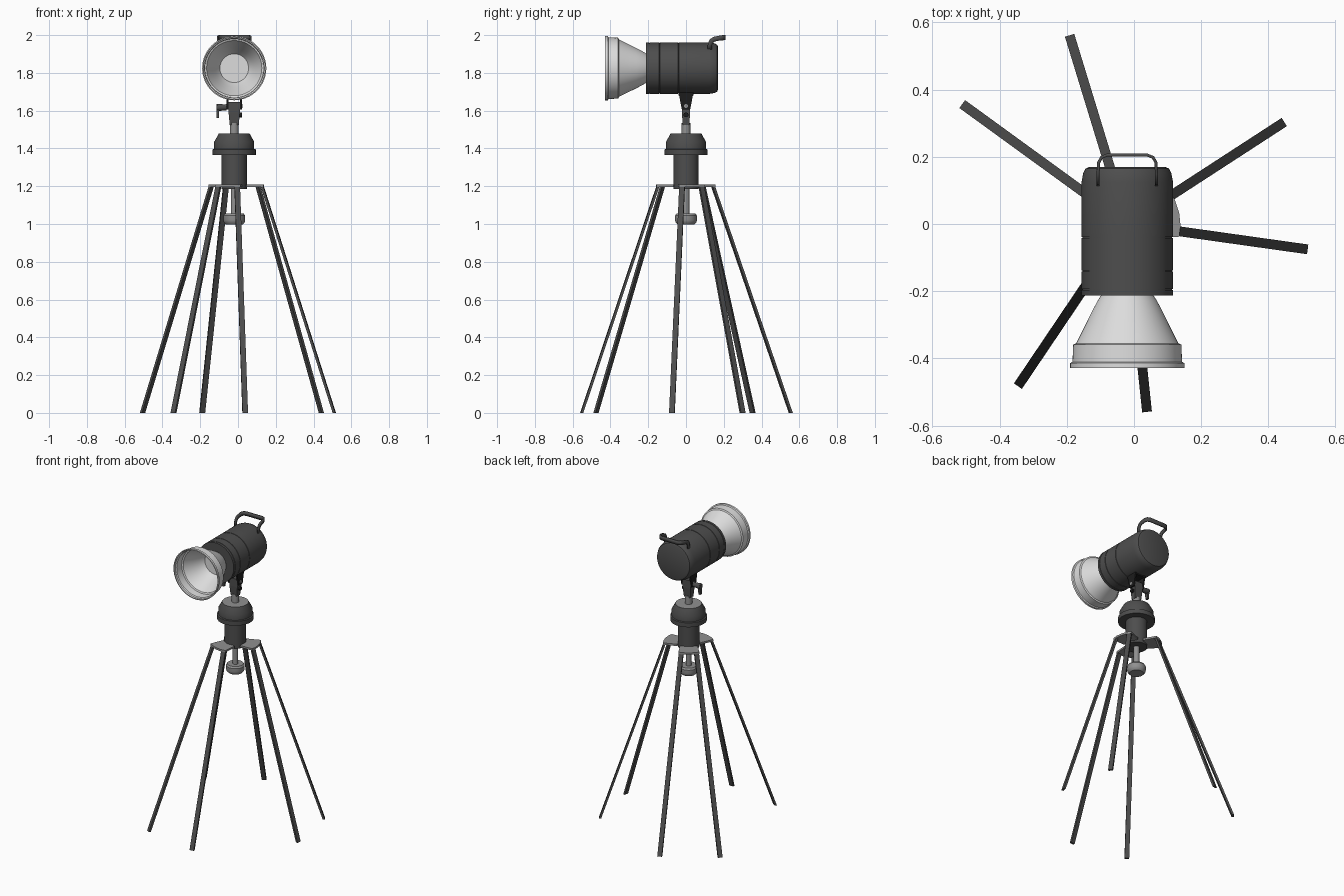
import bpy, bmesh, math
from mathutils import Vector

cube = bpy.data.objects.get("Cube")
if cube:
    bpy.data.objects.remove(cube, do_unlink=True)

CX = -0.02     # shared vertical axis of stand and lamp
LAMP_Z = 1.825


def material(name, value):
    m = bpy.data.materials.new(name)
    m.use_nodes = True
    color = (value, value, value, 1)
    m.diffuse_color = color
    m.node_tree.nodes["Principled BSDF"].inputs["Base Color"].default_value = color
    return m


DARK = material("dark grey", 0.075)
BLACK = material("black", 0.012)
METAL = material("mid grey metal", 0.28)
WHITE = material("pale reflector", 0.72)


def finish(name, bm, mats, smooth=False):
    bmesh.ops.recalc_face_normals(bm, faces=bm.faces)
    mesh = bpy.data.meshes.new(name)
    bm.to_mesh(mesh)
    bm.free()
    obj = bpy.data.objects.new(name, mesh)
    bpy.context.collection.objects.link(obj)
    for m in mats:
        mesh.materials.append(m)
    if smooth:
        bpy.ops.object.select_all(action='DESELECT')
        obj.select_set(True)
        bpy.context.view_layer.objects.active = obj
        bpy.ops.object.shade_smooth_by_angle(angle=math.radians(32))
    return obj


def lathe(name, profile, mats, axis='z', origin=(CX, 0, 0), sides=48, top_from=None):
    """Revolve (radius, height) points; faces wholly above top_from take the second material."""
    bm = bmesh.new()
    rings = []
    for r, h in profile:
        ring = []
        for i in range(1 if r == 0 else sides):
            a = 2 * math.pi * i / sides
            u, v = r * math.cos(a), r * math.sin(a)
            p = {'x': (h, u, v), 'y': (u, h, v), 'z': (u, v, h)}[axis]
            ring.append(bm.verts.new(Vector(p) + Vector(origin)))
        rings.append(ring)
    for a, b in zip(rings, rings[1:]):
        for i in range(sides):
            j = (i + 1) % sides
            quad = [a[i % len(a)], a[j % len(a)], b[j % len(b)], b[i % len(b)]]
            f = bm.faces.new(list(dict.fromkeys(quad)))
            if top_from and min(v.co.z for v in f.verts) > top_from:
                f.material_index = 1
    return finish(name, bm, mats, True)


def hull(name, points, mat):
    bm = bmesh.new()
    for p in points:
        bm.verts.new(p)
    bmesh.ops.convex_hull(bm, input=bm.verts)
    bmesh.ops.dissolve_limit(bm, angle_limit=0.01, verts=bm.verts, edges=bm.edges)
    return finish(name, bm, [mat])


def slab(name, outline, x0, x1, mat):
    """Extrude a convex (y, z) outline along x."""
    return hull(name, [(x, y, z) for x in (x0, x1) for y, z in outline], mat)


def polar(r, deg, z, side=0):
    a = math.radians(deg)
    return Vector((CX + r * math.cos(a) - side * math.sin(a),
                   r * math.sin(a) + side * math.cos(a), z))


# Stand legs in three pairs, each pair under one spreader plate
TOP = 1.205
for n, pair in enumerate([((107, .58), (144, .60)), ((33, .55), (-8, .535)),
                          ((-84, .555), (-124, .575))], 1):
    for side, (deg, foot) in zip(("a", "b"), pair):
        hull(f"leg_{n}{side}",
             [polar(r + d, deg, z, w) for r, z in ((.148, TOP), (foot, 0))
              for d in (-.007, .007) for w in (-.0145, .0145)], DARK)
    a, b = pair[0][0], pair[1][0]
    mid = (a + b) / 2
    rim = [(.158, a, .016), (.158, a, -.016), (.158, mid, 0),
           (.158, b, .016), (.158, b, -.016), (.055, mid, .055), (.055, mid, -.055)]
    hull(f"spreader_plate_{n}",
         [polar(r, d, z, s) for r, d, s in rim for z in (TOP - .008, TOP + .005)], METAL)

# Column, drum head, spigot and lower clamp knob
lathe("column", [(0, 1.185), (.067, 1.185), (.067, 1.37), (0, 1.37)], [DARK])
lathe("drum_head", [(0, 1.365), (.114, 1.365), (.114, 1.395), (.106, 1.398),
                    (.106, 1.435), (.082, 1.478), (0, 1.479)],
      [DARK, METAL], top_from=1.46)
lathe("spigot", [(0, 1.47), (.023, 1.47), (.023, 1.535), (0, 1.535)], [METAL], sides=24)
lathe("centre_rod", [(0, 1.04), (.018, 1.04), (.018, 1.19), (0, 1.19)], [METAL], sides=24)
lathe("clamp_knob", [(0, .997), (.044, .997), (.055, 1.008), (.058, 1.02),
                     (.058, 1.044), (.05, 1.055), (0, 1.055)], [METAL], sides=32)

# Swivel: tapered stem between two cheeks, with bolt and tilt lever
hull("swivel_stem", [(CX + sx * w, sy * d, z) for w, d, z in
                     ((.024, .017, 1.525), (.03, .022, 1.59), (.03, .022, 1.645))
                     for sx in (-1, 1) for sy in (-1, 1)], DARK)
cheek = [(-.04, 1.70), (.04, 1.70), (.03, 1.65), (.022, 1.605), (-.022, 1.605), (-.03, 1.65)]
for label, s in (("left", 1), ("right", -1)):
    slab(f"{label}_cheek", cheek, CX + s * .03, CX + s * .04, BLACK)
slab("mount_block", [(-.04, 1.68), (.04, 1.68), (.036, 1.70), (-.036, 1.70)],
     CX - .04, CX + .04, BLACK)
lathe("pivot_bolt", [(0, -.045), (.011, -.045), (.011, .045), (0, .045)], [METAL],
      'x', (CX, 0, 1.625), 16)
lathe("lever_hub", [(0, -.095), (.017, -.095), (.019, -.085), (.015, -.04), (0, -.04)],
      [DARK], 'x', (CX, 0, 1.617), 20)
slab("tilt_lever", [(-.014, 1.63), (.014, 1.63), (.009, 1.562), (-.009, 1.562)],
     CX - .094, CX - .08, DARK)
lathe("lock_screw", [(0, .02), (.013, .02), (.013, .042), (0, .042)], [BLACK],
      'x', (CX, 0, 1.578), 16)

# Lamp housing with shallow seams
body = [(0, .17), (.112, .17), (.124, .165), (.131, .152), (.136, .125)]
for y in (-.04, -.14, -.195):
    body += [(.136, y + .002), (.1335, y + .001), (.1335, y - .001), (.136, y - .002)]
body += [(.136, -.212), (.08, -.212), (0, -.212)]
lathe("lamp_housing", body, [DARK], 'y', (CX, 0, LAMP_Z), 64)

# Open reflector bowl: outer wall, rolled lip, inner wall
outer = [(.075, -.208), (.088, -.228), (.106, -.262), (.122, -.295), (.137, -.325),
         (.152, -.355), (.161, -.359), (.163, -.41), (.17, -.414), (.17, -.428)]
inner = [(r - .006, y - .001) for r, y in reversed(outer)]
lathe("reflector_bowl", outer + inner, [WHITE], 'y', (CX, 0, LAMP_Z), 64)
lathe("lamp_glass", [(0, -.222), (.076, -.222), (.076, -.21), (0, -.21)],
      [WHITE], 'y', (CX, 0, LAMP_Z), 48)

# Carry handle: bent flat band, mirrored about the lamp axis
half = [((.087, .113, 1.925), (.087, .137, 1.925)), ((.087, .116, 1.957), (.087, .138, 1.95)),
        ((.087, .128, 1.98), (.087, .146, 1.962)), ((.087, .148, 1.991), (.087, .155, 1.967)),
        ((.085, .183, 1.998), (.085, .183, 1.972)), ((.077, .198, 2), (.077, .198, 1.973)),
        ((.06, .205, 2), (.06, .205, 1.973))]
band = half + [tuple((-x, y, z) for x, y, z in pair) for pair in reversed(half)]
bm = bmesh.new()
rows = [[bm.verts.new((x + CX, y, z)) for x, y, z in pair] for pair in band]
for (a, b), (c, d) in zip(rows, rows[1:]):
    bm.faces.new((a, b, d, c))
handle = finish("carry_handle", bm, [DARK], True)
thick = handle.modifiers.new("thickness", 'SOLIDIFY')
thick.thickness = .009
thick.offset = 0
